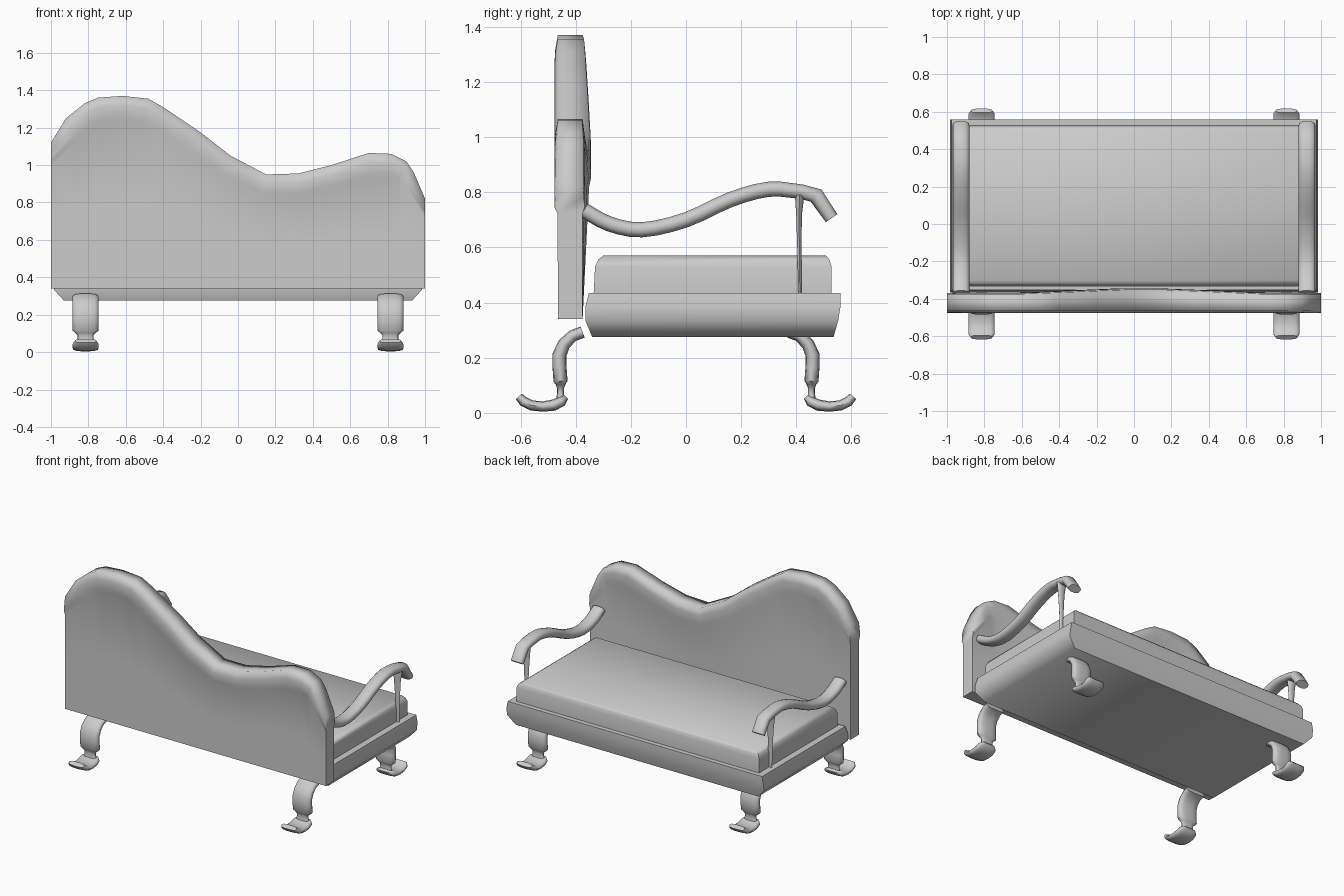
import bpy, bmesh, math
from mathutils import Vector

if "Cube" in bpy.data.objects:
    bpy.data.objects.remove(bpy.data.objects["Cube"])


def finish(name, bm, angle=45, mirror=None):
    """Turn a bmesh into a smooth-shaded object, optionally mirrored about the origin."""
    bmesh.ops.recalc_face_normals(bm, faces=bm.faces)
    me = bpy.data.meshes.new(name)
    bm.to_mesh(me)
    bm.free()
    ob = bpy.data.objects.new(name, me)
    bpy.context.collection.objects.link(ob)
    bpy.ops.object.select_all(action='DESELECT')
    ob.select_set(True)
    bpy.context.view_layer.objects.active = ob
    bpy.ops.object.shade_smooth_by_angle(angle=math.radians(angle))
    if mirror:
        mod = ob.modifiers.new("Mirror", 'MIRROR')
        mod.use_axis = mirror
        mod.use_mirror_merge = False
    return ob


def loft(bm, rings):
    """Bridge successive closed rings of points and cap both ends."""
    vs = [[bm.verts.new(p) for p in r] for r in rings]
    n = len(vs[0])
    for a, b in zip(vs, vs[1:]):
        for i in range(n):
            j = (i + 1) % n
            bm.faces.new((a[i], a[j], b[j], b[i]))
    bm.faces.new(vs[0])
    bm.faces.new(vs[-1])


def smooth_path(pts, steps):
    """Catmull-Rom resampling of tuples."""
    P = [Vector(p) for p in pts]
    P = [2 * P[0] - P[1]] + P + [2 * P[-1] - P[-2]]
    out = []
    for a, b, c, d in zip(P, P[1:], P[2:], P[3:]):
        for s in range(steps):
            t = s / steps
            out.append(0.5 * (2 * b + (c - a) * t + (2 * a - 5 * b + 4 * c - d) * t * t
                              + (3 * b - a - 3 * c + d) * t ** 3))
    return out + [P[-2]]


def tube(bm, x, path, power=0.8, sides=14):
    """Rounded section swept in the y-z plane; path entries are (y, z, half width x, half thickness)."""
    rings = []
    for k, (y, z, rx, rt) in enumerate(path):
        a, b = path[max(k - 1, 0)], path[min(k + 1, len(path) - 1)]
        t = Vector((b[0] - a[0], b[1] - a[1])).normalized()
        ring = []
        for i in range(sides):
            an = 2 * math.pi * i / sides
            c, s = math.cos(an), math.sin(an)
            u = math.copysign(abs(c) ** power, c) * rx
            v = math.copysign(abs(s) ** power, s) * rt
            ring.append((x + u, y - t.y * v, z + t.x * v))
        rings.append(ring)
    loft(bm, rings)


def slab(name, levels):
    """Stacked rectangles: (z, half x, back y, front y)."""
    bm = bmesh.new()
    loft(bm, [[(-h, a, z), (h, a, z), (h, b, z), (-h, b, z)] for z, h, a, b in levels])
    finish(name, bm, 50)


# Seat frame and cushion
slab("seat_frame", [(.275, .93, -.34, .535), (.335, .985, -.365, .552),
                    (.385, .985, -.365, .56), (.435, .975, -.352, .56)])
slab("seat_cushion", [(.43, .93, -.335, .528), (.53, .93, -.33, .528),
                      (.556, .92, -.318, .52), (.57, .90, -.30, .508)])

# Wavy backrest with rounded top rail
outline = [(-1, 1.12), (-.92, 1.25), (-.82, 1.33), (-.75, 1.36), (-.62, 1.37), (-.48, 1.355),
           (-.4, 1.31), (-.2, 1.175), (-.04, 1.05), (.15, .95), (.32, .955), (.5, 1.0),
           (.7, 1.065), (.82, 1.06), (.9, 1.02), (.94, .96), (1, .82)]
rail = [(0, -.465, -.375), (.05, -.474, -.37), (.10, -.477, -.368), (.13, -.466, -.375)]
columns = []
last = len(outline) - 1
for k, (x, z) in enumerate(outline):
    a, b = outline[max(k - 1, 0)], outline[min(k + 1, last)]
    n = Vector(((a[1] - b[1]) * .5, b[0] - a[0])).normalized()
    if k in (0, last):
        n = Vector((0, 1))
    size = .75 if k >= last - 2 else 1
    swell = .028 * max(0, 1 - abs(x - .05) / .65)
    sec = [(x - n.x * d * size, z - n.y * d * size, yb, yf + swell) for d, yb, yf in rail]
    xi, zi = sec[-1][:2]
    for f in (.5, 1):
        sec.append((xi, zi + (.34 - zi) * f, -.465, -.375 + swell * (1 - f)))
    columns.append([(p[0], p[2], p[1]) for p in sec] + [(p[0], p[3], p[1]) for p in reversed(sec)])
bm = bmesh.new()
loft(bm, columns)
finish("backrest", bm, 85)

# Scrolling armrests
bm = bmesh.new()
arm = smooth_path([(-.37, .735, .045, .028), (-.28, .686, .045, .028), (-.16, .664, .045, .028),
                   (0, .70, .045, .028), (.16, .773, .045, .028), (.30, .811, .045, .028),
                   (.42, .802, .045, .027)], 3)
tube(bm, .925, arm + [(.472, .788, .045, .03), (.528, .706, .045, .026)])
finish("armrest", bm, 50, (True, False, False))

# Tapered arm posts
bm = bmesh.new()
tube(bm, .935, [(.413, .43, .014, .006), (.411, .6, .018, .008), (.41, .72, .026, .011),
                (.412, .79, .036, .018)], 1, 10)
finish("arm_post", bm, 50, (True, False, False))

# Curved legs with a narrow ankle
bm = bmesh.new()
tube(bm, .815, [(.375, .293, .07, .022), (.41, .28, .07, .022), (.442, .25, .07, .024),
                (.459, .21, .07, .026), (.459, .17, .07, .026), (.455, .115, .07, .026),
                (.455, .103, .055, .018), (.455, .09, .042, .013), (.455, .07, .042, .013),
                (.455, .04, .05, .017)], .7)
finish("leg", bm, 50, (True, True, False))

# Upturned feet
bm = bmesh.new()
tube(bm, .815, [(.435, .058, .045, .010), (.45, .042, .068, .019), (.48, .028, .07, .021),
                (.52, .023, .07, .019), (.56, .027, .07, .019), (.59, .042, .07, .019),
                (.606, .06, .058, .015)], .7)
finish("foot", bm, 50, (True, True, False))
